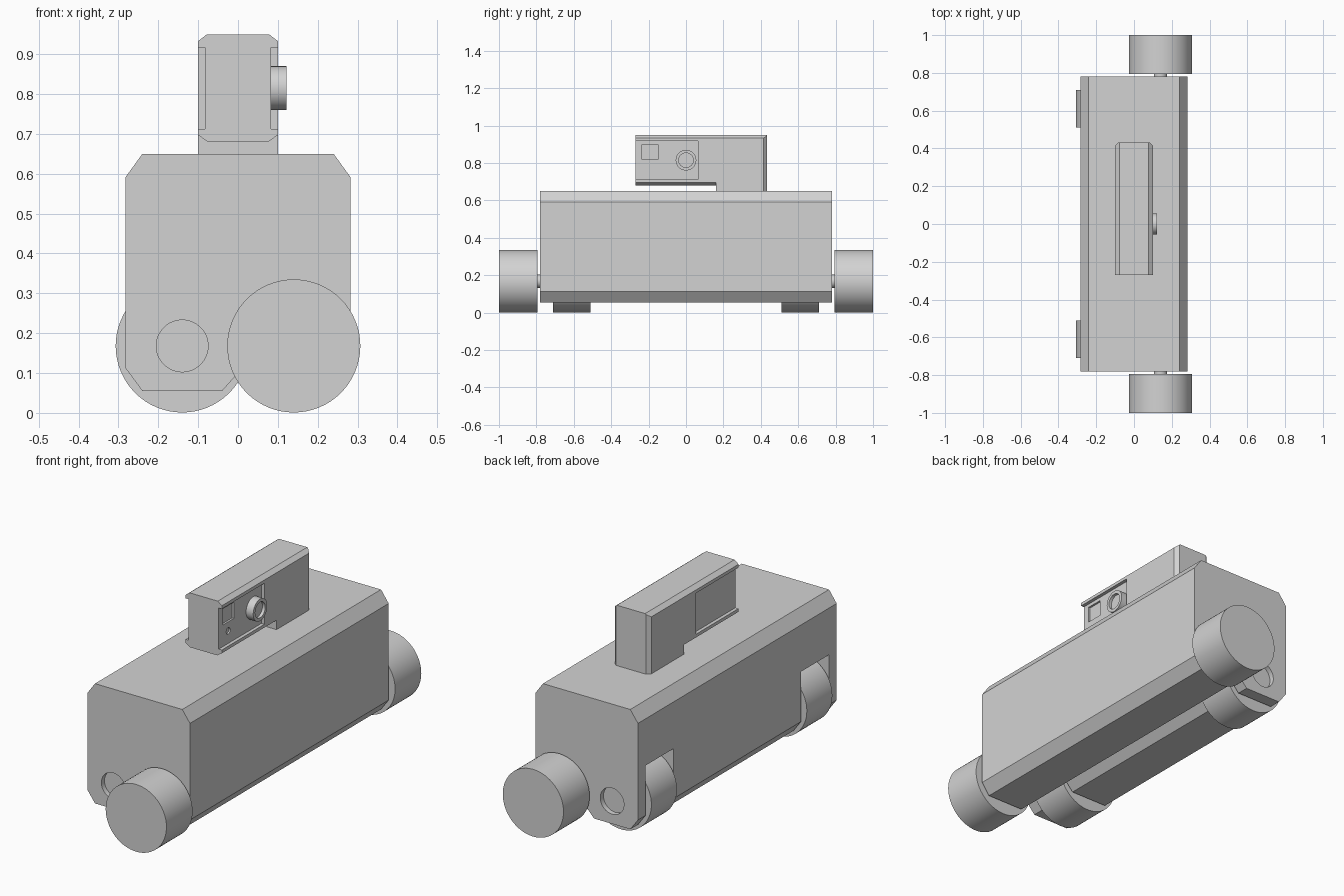
import bpy, bmesh, math
from mathutils import Matrix

if "Cube" in bpy.data.objects:
    bpy.data.objects.remove(bpy.data.objects["Cube"])

grey = bpy.data.materials.new("plain grey")
grey.diffuse_color = (0.65, 0.65, 0.65, 1)
grey.use_nodes = True
grey.node_tree.nodes["Principled BSDF"].inputs["Base Color"].default_value = grey.diffuse_color


def add(name, bm):
    bmesh.ops.recalc_face_normals(bm, faces=bm.faces[:])
    me = bpy.data.meshes.new(name)
    bm.to_mesh(me)
    bm.free()
    me.materials.append(grey)
    ob = bpy.data.objects.new(name, me)
    bpy.context.collection.objects.link(ob)
    return ob


def prism(profile, y0, y1):
    """Extrude an (x, z) profile along y."""
    bm = bmesh.new()
    face = bm.faces.new([bm.verts.new((x, y0, z)) for x, z in profile])
    ext = bmesh.ops.extrude_face_region(bm, geom=[face])
    verts = [v for v in ext["geom"] if isinstance(v, bmesh.types.BMVert)]
    bmesh.ops.translate(bm, verts=verts, vec=(0, y1 - y0, 0))
    return bm


def box(name, x0, x1, y0, y1, z0, z1):
    return add(name, prism([(x0, z0), (x1, z0), (x1, z1), (x0, z1)], y0, y1))


def cylinder(name, axis, centre, r, length, segments=64):
    bm = bmesh.new()
    rot = Matrix.Rotation(math.pi / 2, 4, "X" if axis == "Y" else "Y")
    bmesh.ops.create_cone(bm, cap_ends=True, segments=segments, radius1=r,
                          radius2=r, depth=length,
                          matrix=Matrix.Translation(centre) @ rot)
    ob = add(name, bm)
    for p in ob.data.polygons:
        p.use_smooth = len(p.vertices) == 4
    for e in ob.data.edges:
        a, b = (ob.data.vertices[i].co for i in e.vertices)
        i = 1 if axis == "Y" else 0
        e.use_edge_sharp = abs(a[i] - b[i]) < 1e-5
    return ob


def cut(ob, cutter):
    cutter.hide_render = True
    cutter.hide_viewport = True
    m = ob.modifiers.new("cut", "BOOLEAN")
    m.operation, m.solver, m.object = "DIFFERENCE", "EXACT", cutter


# Main body: chamfered long box with a groove underneath
half = [(0, 0.10), (0.04, 0.055), (0.24, 0.055), (0.282, 0.112),
        (0.282, 0.592), (0.24, 0.65)]
body = add("body", prism(half + [(-x, z) for x, z in reversed(half[1:])],
                         -0.78, 0.78))

# Wheels: inner pair in side pockets, outer pair on axles at the ends
WZ, WR = 0.168, 0.167
for side, end in ((-1, "front"), (1, "back")):
    y0, y1 = sorted((side * 0.5, side * 0.72))
    cut(body, box(end + "_pocket_cutter", -0.4, 0.035, y0, y1, -0.1, 0.36))
    cut(body, cylinder(end + "_bore_cutter", "Y",
                       (-0.14, side * 0.79, WZ), 0.065, 0.07))
    cylinder(end + "_inner_wheel", "Y", (-0.14, side * 0.61, WZ), WR, 0.2)
    cylinder(end + "_inner_axle", "Y", (-0.14, side * 0.61, WZ), 0.06, 0.24)
    cylinder(end + "_outer_wheel", "Y", (0.14, side * 0.8975, WZ), WR, 0.205)
    cylinder(end + "_outer_axle", "Y", (0.14, side * 0.79, WZ), 0.035, 0.08)

# Top head, overhanging part with side recesses
head = add("head", prism([(-0.075, 0.68), (0.075, 0.68), (0.1, 0.697),
                          (0.1, 0.933), (0.078, 0.95), (-0.078, 0.95),
                          (-0.1, 0.933), (-0.1, 0.697)], -0.27, 0.16))
for side, name in ((-1, "left"), (1, "right")):
    x0, x1 = sorted((side * 0.083, side * 0.2))
    cut(head, box(name + "_recess_cutter", x0, x1, -0.4, 0.065, 0.713, 0.917))
cut(head, box("window_cutter", 0.073, 0.15, -0.235, -0.15, 0.82, 0.9))
cut(head, cylinder("button_cutter", "X", (0.1, -0.195, 0.775), 0.016, 0.05, 24))

# Head support at the rear, with chamfered back corners
bm = prism([(-0.1, 0.645), (0.1, 0.645), (0.1, 0.933), (0.078, 0.95),
            (-0.078, 0.95), (-0.1, 0.933)], 0.16, 0.432)
corners = [e for e in bm.edges
           if all(v.co.y > 0.42 and abs(v.co.x) > 0.09 for v in e.verts)
           and abs(e.verts[0].co.z - e.verts[1].co.z) > 0.1]
bmesh.ops.bevel(bm, geom=corners, offset=0.017, segments=1, affect="EDGES")
add("head_support", bm)

# Round lens on the right side of the head
lens = cylinder("lens", "X", (0.1015, 0, 0.815), 0.055, 0.041)
cut(lens, cylinder("lens_cutter", "X", (0.127, 0, 0.815), 0.039, 0.04))
